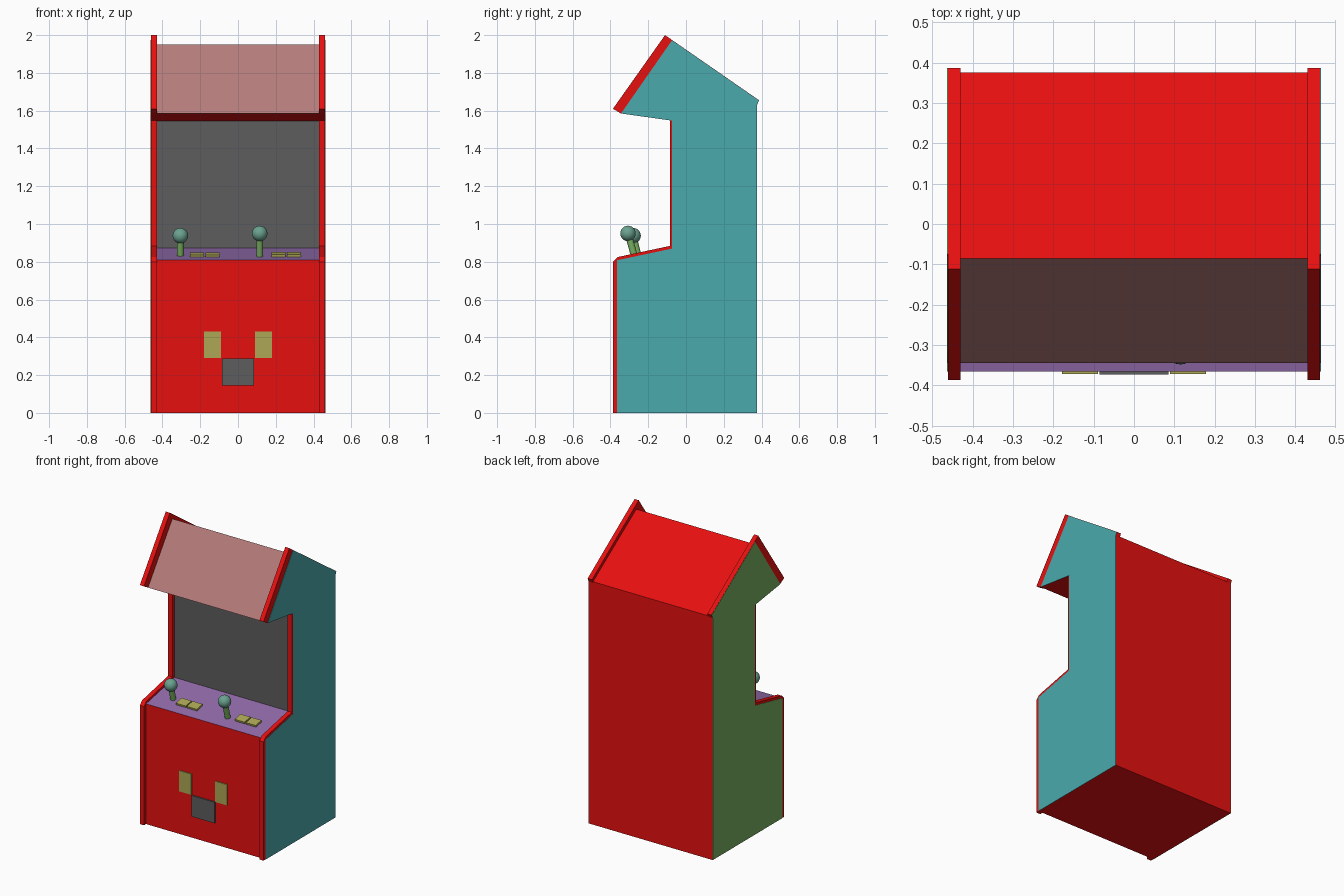
import bpy, bmesh, math
from mathutils import Vector

cube = bpy.data.objects.get("Cube")
if cube:
    bpy.data.objects.remove(cube, do_unlink=True)


def material(name, r, g, b):
    m = bpy.data.materials.new(name)
    m.use_nodes = True
    m.diffuse_color = (r, g, b, 1)
    m.node_tree.nodes["Principled BSDF"].inputs["Base Color"].default_value = (r, g, b, 1)
    return m


RED = material("red", 0.8, 0.005, 0.005)
TEAL = material("teal", 0.07, 0.4, 0.42)
GREEN = material("leaf_green", 0.19, 0.43, 0.12)
GREY = material("dark_grey", 0.11, 0.11, 0.11)
PINK = material("dusty_pink", 0.46, 0.2, 0.195)
PURPLE = material("purple", 0.29, 0.15, 0.41)
YELLOW = material("mustard", 0.42, 0.39, 0.09)
SAGE = material("sage", 0.145, 0.36, 0.28)


def finish(name, bm, mats):
    bmesh.ops.recalc_face_normals(bm, faces=bm.faces)
    me = bpy.data.meshes.new(name)
    bm.to_mesh(me)
    bm.free()
    for m in mats:
        me.materials.append(m)
    ob = bpy.data.objects.new(name, me)
    bpy.context.scene.collection.objects.link(ob)
    return ob


def prism(name, profile, x0, x1, mats, edge_mats=None):
    """Extrude a side (y, z) profile across x; edge_mats maps edge number to slot."""
    bm = bmesh.new()
    a = [bm.verts.new((x0, y, z)) for y, z in profile]
    b = [bm.verts.new((x1, y, z)) for y, z in profile]
    bm.faces.new(a)
    bm.faces.new(b)
    for i in range(len(a)):
        j = (i + 1) % len(a)
        f = bm.faces.new((a[i], a[j], b[j], b[i]))
        f.material_index = (edge_mats or {}).get(i, 0)
    return finish(name, bm, mats)


def box(name, centre, size, mat, tilt=0):
    bm = bmesh.new()
    bmesh.ops.create_cube(bm, size=1)
    bmesh.ops.scale(bm, vec=size, verts=bm.verts)
    ob = finish(name, bm, [mat])
    ob.location = centre
    ob.rotation_euler.x = tilt
    return ob


# Cabinet body: front, console, screen, underside, sign, roof, back
body = [(-0.365, 0), (-0.365, 0.81), (-0.062, 0.872), (-0.062, 1.546), (-0.344, 1.585),
        (-0.085, 1.95), (0.376, 1.637), (0.376, 0)]
prism("cabinet_body", body, -0.431, 0.431, [RED, PURPLE, GREY, PINK], {1: 1, 2: 2, 4: 3})

# Side panels with a raised front trim, and coloured outer faces
panel = [(-0.387, 0), (-0.387, 0.8), (-0.362, 0.825), (-0.085, 0.884), (-0.085, 1.549),
         (-0.344, 1.585), (-0.387, 1.61), (-0.111, 2.0), (0.387, 1.655), (0.376, 1.63), (0.376, 0)]
outer = [(-0.366, 0), (-0.366, 0.808), (-0.073, 0.87), (-0.073, 1.547), (-0.344, 1.585),
         (-0.074, 1.973), (0.386, 1.654), (0.376, 1.63), (0.376, 0)]
for name, s, mat in (("left", 1, TEAL), ("right", -1, GREEN)):
    prism(name + "_side_panel", panel, s * 0.43, s * 0.461, [RED])
    prism(name + "_side_face", outer, s * 0.46, s * 0.463, [mat])

# Coin door plates
for s in (-1, 1):
    box("coin_slot", (s * 0.134, -0.367, 0.36), (0.09, 0.009, 0.14), YELLOW)
box("coin_return", (0, -0.369, 0.217), (0.172, 0.009, 0.142), GREY)

# Console buttons lying on the sloped deck
slope = math.atan2(0.062, 0.303)
for x, y in ((-0.217, -0.267), (-0.135, -0.267), (0.214, -0.256), (0.297, -0.256)):
    z = 0.81 + (y + 0.365) * math.tan(slope) + 0.005
    box("console_button", (x, y, z), (0.074, 0.062, 0.016), YELLOW, slope)

# Joysticks: tilted shaft and ball
for base, top in (((-0.305, -0.252, 0.825), (-0.305, -0.28, 0.938)),
                  ((0.115, -0.272, 0.825), (0.115, -0.307, 0.95))):
    p, q = Vector(base), Vector(top)
    bpy.ops.mesh.primitive_cylinder_add(vertices=16, radius=0.018, depth=(q - p).length,
                                        location=(p + q) / 2)
    shaft = bpy.context.object
    shaft.name = "joystick_shaft"
    shaft.rotation_euler = (q - p).to_track_quat('Z', 'Y').to_euler()
    shaft.data.materials.append(GREEN)
    bpy.ops.object.shade_smooth_by_angle()
    bpy.ops.mesh.primitive_uv_sphere_add(segments=24, ring_count=12, radius=0.041, location=q)
    ball = bpy.context.object
    ball.name = "joystick_ball"
    ball.data.materials.append(SAGE)
    bpy.ops.object.shade_smooth_by_angle()
